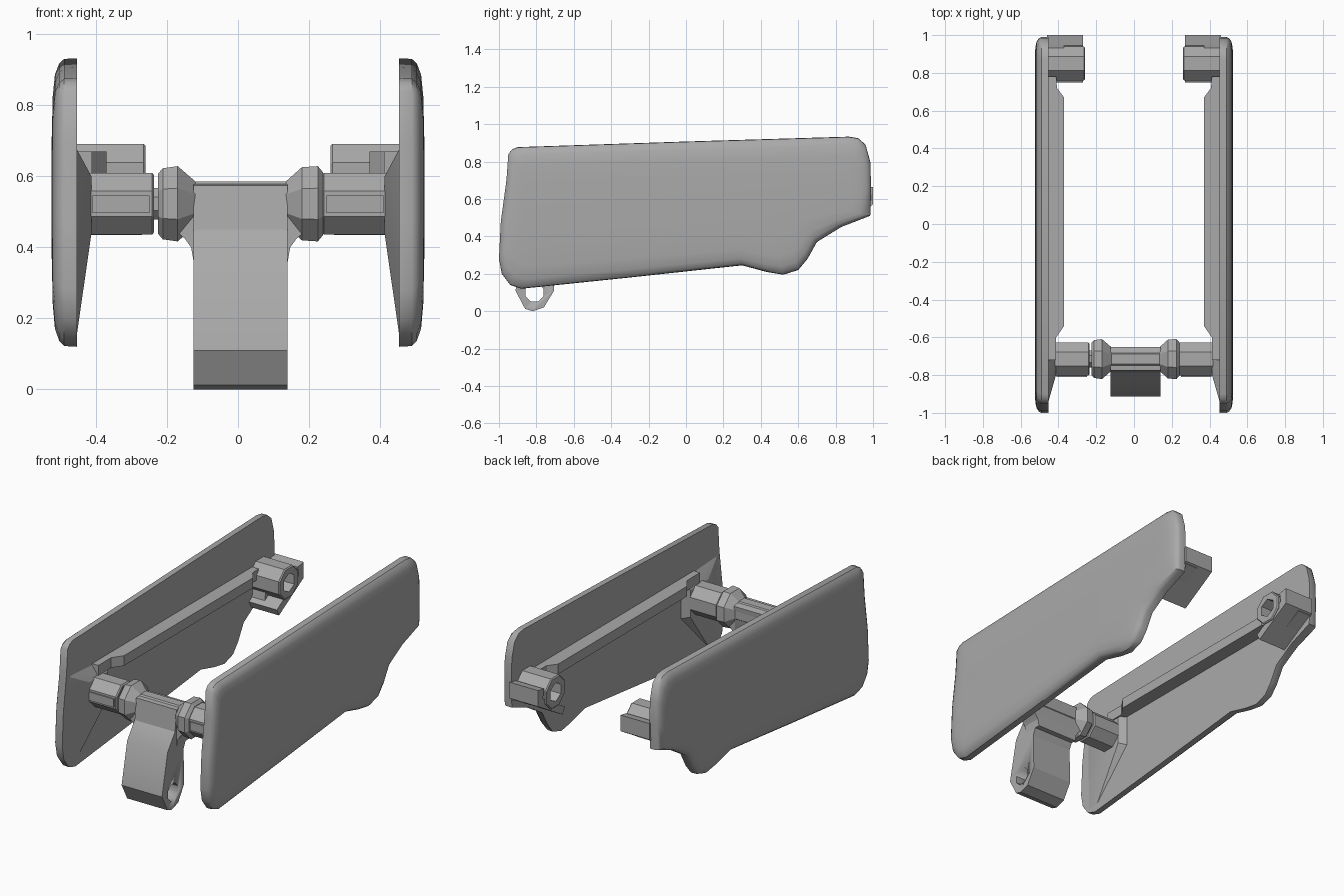
import bpy, bmesh, math

cube = bpy.data.objects.get("Cube")
if cube:
    bpy.data.objects.remove(cube, do_unlink=True)

grey = bpy.data.materials.new("plain grey")
grey.use_nodes = True
colour = (0.4, 0.4, 0.4, 1)
grey.diffuse_color = colour
bsdf = next(n for n in grey.node_tree.nodes if n.type == 'BSDF_PRINCIPLED')
bsdf.inputs["Base Color"].default_value = colour


def finish(name, bm, smooth=25):
    bmesh.ops.recalc_face_normals(bm, faces=bm.faces)
    mesh = bpy.data.meshes.new(name)
    bm.to_mesh(mesh)
    bm.free()
    mesh.materials.append(grey)
    ob = bpy.data.objects.new(name, mesh)
    bpy.context.collection.objects.link(ob)
    bpy.ops.object.select_all(action='DESELECT')
    ob.select_set(True)
    bpy.context.view_layer.objects.active = ob
    bpy.ops.object.shade_smooth_by_angle(angle=math.radians(smooth))
    return ob


def loft(name, rings, smooth=25):
    """Skin a list of equal-length point rings and cap the ends."""
    bm = bmesh.new()
    loops = [[bm.verts.new(p) for p in ring] for ring in rings]
    n = len(loops[0])
    for a, b in zip(loops, loops[1:]):
        for i in range(n):
            j = (i + 1) % n
            bm.faces.new((a[i], a[j], b[j], b[i]))
    bm.faces.new(loops[0])
    bm.faces.new(loops[-1])
    return finish(name, bm, smooth)


def prism(name, pts, axis, lo, hi):
    """Extrude a 2D outline along the given axis."""
    def place(p, d):
        c = list(p)
        c.insert(axis, d)
        return c
    return loft(name, [[place(p, d) for p in pts] for d in (lo, hi)])


def turned(name, profile, y, z, sides=8):
    """Faceted solid turned about a line parallel to x."""
    steps = [(k + 0.5) * math.tau / sides for k in range(sides)]
    flat = 1 / math.cos(math.pi / sides)
    return loft(name, [[(x, y + r * flat * math.cos(a), z + r * flat * math.sin(a))
                        for a in steps] for x, r in profile])


def hull(name, pts):
    bm = bmesh.new()
    for p in pts:
        bm.verts.new(p)
    res = bmesh.ops.convex_hull(bm, input=bm.verts)
    bmesh.ops.delete(bm, geom=[v for v in bm.verts if not v.link_faces], context='VERTS')
    return finish(name, bm)


def cut(ob, cutter):
    mod = ob.modifiers.new("hole", 'BOOLEAN')
    mod.operation, mod.object, mod.solver = 'DIFFERENCE', cutter, 'EXACT'
    bpy.context.view_layer.objects.active = ob
    bpy.ops.object.modifier_apply(modifier=mod.name)
    bpy.data.objects.remove(cutter, do_unlink=True)


PIN_Y, PIN_Z = -0.715, 0.523

# Side panel outline in y, z and its rounded outer layers
panel = [(-0.95, 0.84), (-0.93, 0.865), (-0.9, 0.877), (0, 0.907), (0.87, 0.933),
         (0.92, 0.925), (0.96, 0.89), (0.985, 0.8), (0.99, 0.66), (0.985, 0.51),
         (0.83, 0.45), (0.7, 0.37), (0.65, 0.28), (0.6, 0.22), (0.52, 0.195),
         (0.43, 0.21), (0.3, 0.245), (-0.3, 0.18), (-0.88, 0.12), (-0.94, 0.14),
         (-0.985, 0.2), (-1.0, 0.28), (-0.99, 0.48), (-0.96, 0.7)]
layers = [(0.453, 1, 1), (0.49, 1, 0.995), (0.504, 0.993, 0.96),
          (0.516, 0.975, 0.88), (0.522, 0.945, 0.72), (0.525, 0.9, 0.4)]
rail = [(0.456, -0.72), (0.412, -0.72), (0.412, -0.6), (0.37, -0.54),
        (0.37, 0.67), (0.408, 0.72), (0.412, 0.78), (0.456, 0.78)]
bracket = [(0.945, 0.655), (1.0, 0.665), (1.0, 0.57), (0.77, 0.435),
           (0.75, 0.475), (0.955, 0.6)]

for side, s in (("left", 1), ("right", -1)):
    loft(side + "_panel", [[(s * x, y * ky, 0.55 + (z - 0.55) * kz) for y, z in panel]
                           for x, ky, kz in layers], 35)
    prism(side + "_rail", [(s * x, y) for x, y in rail], 2, 0.61, 0.67)

    # Front pin with a raised key and a flared foot
    turned(side + "_front_pin", [(s * 0.236, 0.08), (s * 0.242, 0.087), (s * 0.46, 0.087)],
           PIN_Y, PIN_Z)
    prism(side + "_pin_key", [(PIN_Y - 0.094, 0.497), (PIN_Y - 0.094, 0.547),
                              (PIN_Y, 0.547), (PIN_Y, 0.497)], 0, s * 0.25, s * 0.41)
    foot = [(s * 0.413, y, z) for y in (-0.8, -0.63) for z in (0.44, 0.6)]
    foot += [(s * 0.456, y, z) for y, z in
             ((-0.95, 0.68), (-0.94, 0.14), (-0.88, 0.14), (-0.6, 0.43), (-0.6, 0.66))]
    hull(side + "_pin_foot", foot)

    # Rear barrel with socket, and the hooked bracket around it
    barrel = turned(side + "_rear_barrel", [(s * 0.26, 0.084), (s * 0.266, 0.09),
                                            (s * 0.46, 0.09)], 0.85, 0.602)
    cut(barrel, turned("socket_cutter", [(s * 0.2, 0.048), (s * 0.38, 0.048)],
                       0.85, 0.602, 6))
    prism(side + "_rear_bracket", bracket, 0, s * 0.27, s * 0.46)
    prism(side + "_bracket_web", [(0.8, 0.62), (0.99, 0.66), (0.99, 0.56), (0.77, 0.44)],
          0, s * 0.37, s * 0.46)

# Central hub with knobs at both ends
turned("hub", [(-0.225, 0.085), (-0.212, 0.1), (-0.17, 0.106), (-0.12, 0.063),
               (0.135, 0.063), (0.18, 0.103), (0.225, 0.106), (0.24, 0.088)],
       PIN_Y, PIN_Z)
turned("axle", [(-0.4, 0.045), (0.4, 0.045)], PIN_Y, PIN_Z)
prism("hub_gusset", [(-0.18, 0.45), (-0.15, 0.425), (-0.132, 0.4), (-0.125, 0.36),
                     (0.14, 0.36), (0.147, 0.4), (0.165, 0.425), (0.195, 0.45),
                     (0.135, 0.57), (-0.12, 0.57)], 1, -0.775, -0.66)

# Hanging tail with a cross hole
tail = prism("tail", [(-0.775, 0.575), (-0.79, 0.45), (-0.86, 0.355), (-0.912, 0.11),
                      (-0.86, 0.012), (-0.82, 0.0), (-0.76, 0.02), (-0.705, 0.11),
                      (-0.71, 0.32), (-0.66, 0.43), (-0.65, 0.57), (-0.7, 0.585)],
             0, -0.125, 0.14)
cut(tail, turned("hole_cutter", [(-0.3, 0.048), (0.3, 0.048)], -0.81, 0.1))
